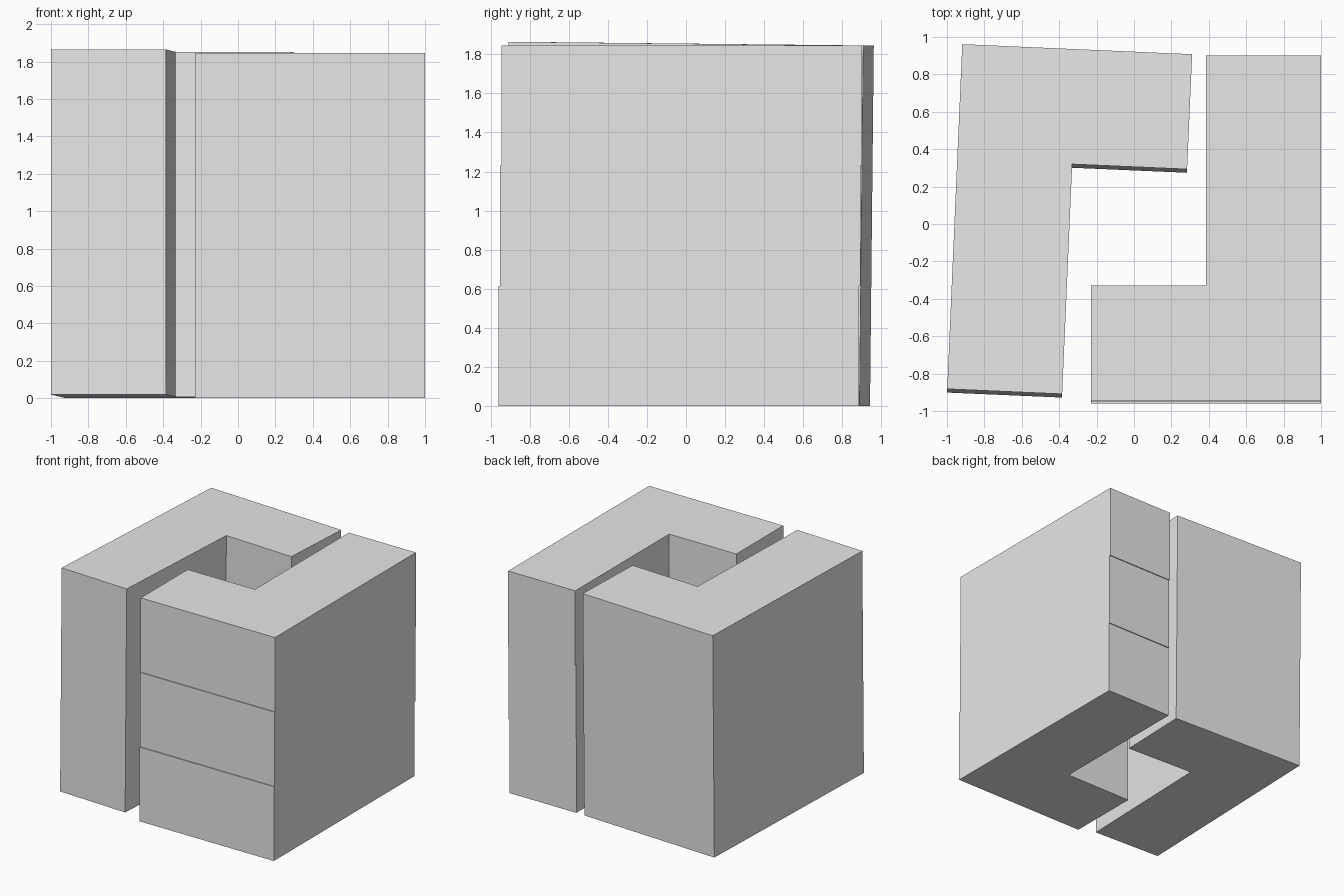
import bpy
import bmesh
from math import radians
from mathutils import Matrix

if "Cube" in bpy.data.objects:
    bpy.data.objects.remove(bpy.data.objects["Cube"], do_unlink=True)

U = 0.615      # one block unit
STEP = 0.0077  # slight backward slip between stacked layers

grey = bpy.data.materials.new("light_grey")
grey.use_nodes = True
grey.diffuse_color = (0.8, 0.8, 0.8, 1)
grey.node_tree.nodes["Principled BSDF"].inputs["Base Color"].default_value = (0.8, 0.8, 0.8, 1)

# L outline in block units: long leg along y, short foot along +x at y = 0
OUTLINE = [(0, 0), (2, 0), (2, 1), (1, 1), (1, 3), (0, 3)]


def l_block(name, height, matrix):
    """Extrude the L outline upward and place it."""
    bm = bmesh.new()
    base = bm.faces.new([bm.verts.new((x * U, y * U, 0)) for x, y in OUTLINE])
    top = bmesh.ops.extrude_face_region(bm, geom=[base])["geom"]
    bmesh.ops.translate(bm, vec=(0, 0, height),
                        verts=[g for g in top if isinstance(g, bmesh.types.BMVert)])
    bm.transform(matrix)
    bmesh.ops.recalc_face_normals(bm, faces=bm.faces)
    mesh = bpy.data.meshes.new(name)
    bm.to_mesh(mesh)
    bm.free()
    mesh.materials.append(grey)
    obj = bpy.data.objects.new(name, mesh)
    bpy.context.collection.objects.link(obj)
    return obj


# Straight piece: three stacked layers, foot pointing to -x at the front
for i, label in enumerate(("bottom", "middle", "top")):
    place = Matrix.Translation((1.0, -0.96 + i * STEP, i * U))
    l_block("straight_piece_" + label, U, place @ Matrix.Scale(-1, 4, (1, 0, 0)))

# Turned piece: one tall block, foot pointing to +x at the back, slightly tilted
place = (Matrix.Translation((-0.919, 0.942, 0))
         @ Matrix.Rotation(radians(-2.5), 4, "Z")
         @ Matrix.Rotation(radians(-0.6), 4, "X"))
l_block("turned_piece", 3 * U, place @ Matrix.Scale(-1, 4, (0, 1, 0)))
